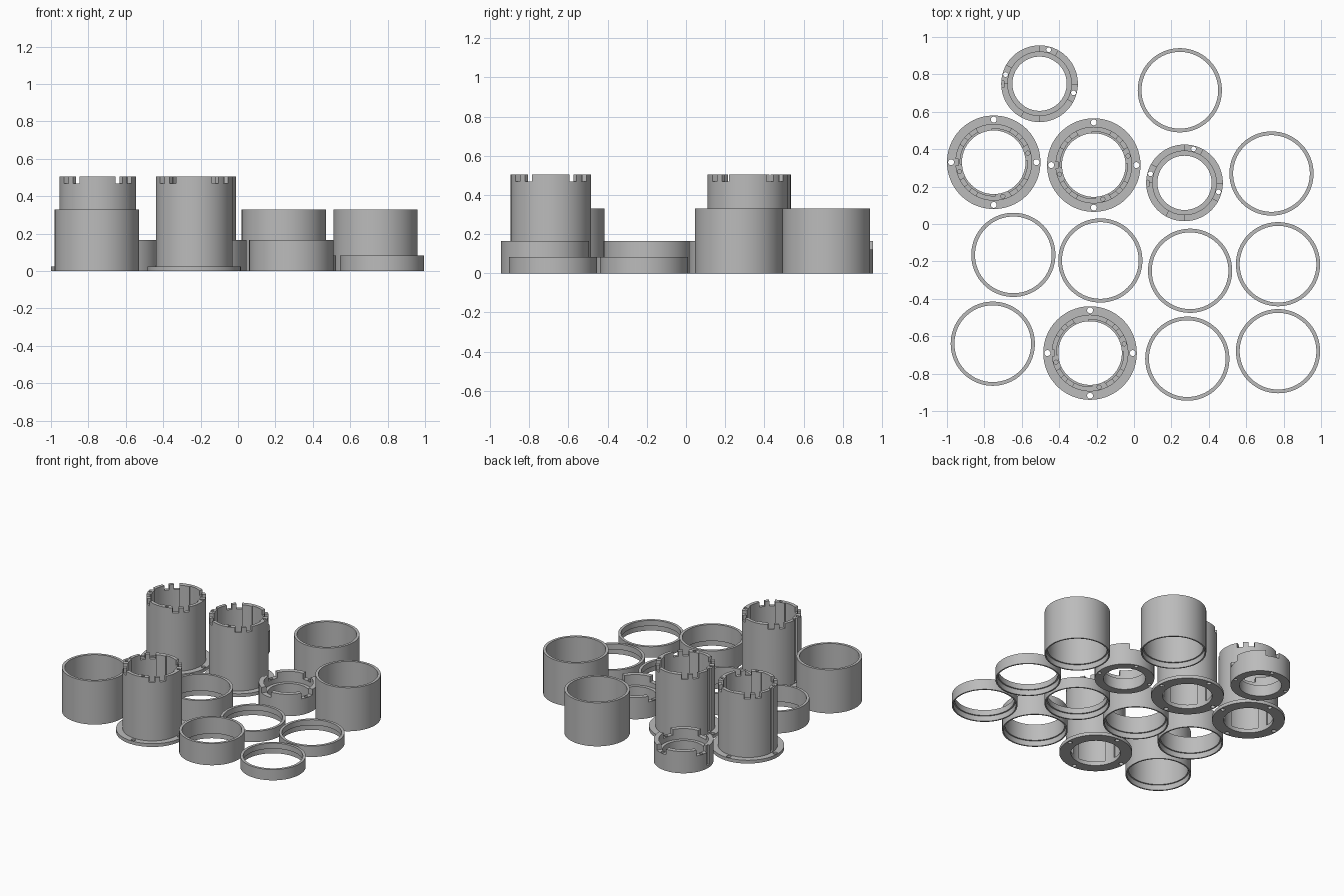
import bpy, bmesh, math

if "Cube" in bpy.data.objects:
    bpy.data.objects.remove(bpy.data.objects["Cube"])

SEG = 96
grey = bpy.data.materials.new("plain_grey")
grey.diffuse_color = (0.5, 0.5, 0.5, 1)
grey.use_nodes = True
grey.node_tree.nodes["Principled BSDF"].inputs["Base Color"].default_value = grey.diffuse_color


def to_object(name, bm):
    bmesh.ops.recalc_face_normals(bm, faces=bm.faces)
    me = bpy.data.meshes.new(name)
    bm.to_mesh(me)
    bm.free()
    ob = bpy.data.objects.new(name, me)
    bpy.context.collection.objects.link(ob)
    return ob


def lathe(name, profile):
    """Revolve a closed (radius, height) loop around z."""
    bm = bmesh.new()
    rows = []
    for i in range(SEG):
        a = math.tau * i / SEG
        rows.append([bm.verts.new((r * math.cos(a), r * math.sin(a), z)) for r, z in profile])
    n = len(profile)
    for i in range(SEG):
        p, q = rows[i], rows[(i + 1) % SEG]
        for j in range(n):
            k = (j + 1) % n
            bm.faces.new((p[j], q[j], q[k], p[k]))
    return to_object(name, bm)


def prism(bm, pts, z0, z1):
    lo = [bm.verts.new((x, y, z0)) for x, y in pts]
    hi = [bm.verts.new((x, y, z1)) for x, y in pts]
    bm.faces.new(lo[::-1])
    bm.faces.new(hi)
    for i in range(len(pts)):
        k = (i + 1) % len(pts)
        bm.faces.new((lo[i], lo[k], hi[k], hi[i]))


def sector(bm, r0, r1, a0, a1, z0, z1):
    """Arc-shaped block between two radii and two angles in degrees."""
    n = max(2, round((a1 - a0) / 3.75))
    angs = [math.radians(a0 + (a1 - a0) * i / n) for i in range(n + 1)]
    pts = [(r1 * math.cos(a), r1 * math.sin(a)) for a in angs]
    pts += [(r0 * math.cos(a), r0 * math.sin(a)) for a in reversed(angs)]
    prism(bm, pts, z0, z1)


def pin(bm, dist, ang, rad, z0, z1):
    a = math.radians(ang)
    cx, cy = dist * math.cos(a), dist * math.sin(a)
    pts = [(cx + rad * math.cos(math.tau * i / 16), cy + rad * math.sin(math.tau * i / 16))
           for i in range(16)]
    prism(bm, pts, z0, z1)


def cut(ob, bm):
    """Subtract the cutter blocks, then discard them."""
    cutter = to_object("cutter", bm)
    cutter.hide_render = True
    mod = ob.modifiers.new("cut", "BOOLEAN")
    mod.operation, mod.solver, mod.object = "DIFFERENCE", "EXACT", cutter
    dg = bpy.context.evaluated_depsgraph_get()
    me = bpy.data.meshes.new_from_object(ob.evaluated_get(dg))
    ob.modifiers.clear()
    ob.data = me
    bpy.data.objects.remove(cutter)


def place(ob, spots):
    """Finish the part and copy it to each spot."""
    ob.data.materials.clear()
    ob.data.materials.append(grey)
    bpy.ops.object.select_all(action="DESELECT")
    ob.select_set(True)
    bpy.context.view_layer.objects.active = ob
    bpy.ops.object.shade_smooth_by_angle(angle=math.radians(30))
    for i, (x, y) in enumerate(spots):
        part = ob if i == 0 else ob.copy()
        if i:
            bpy.context.collection.objects.link(part)
        part.location = (x, y, 0)


# Plain sleeves in three heights, with a wider recess at the foot
for name, h, spots in (
    ("tall_sleeve", 0.33, [(0.245, 0.715), (0.735, 0.27), (-0.755, -0.64)]),
    ("middle_sleeve", 0.165, [(-0.645, -0.165), (-0.18, -0.195), (0.285, -0.72)]),
    ("low_sleeve", 0.082, [(0.30, -0.25), (0.77, -0.215), (0.77, -0.68)]),
):
    place(lathe(name, [(0.225, 0), (0.225, h), (0.205, h), (0.205, 0.04),
                       (0.215, 0.04), (0.215, 0)]), spots)

# Flanged towers
tower = lathe("flanged_tower", [(0.17, 0), (0.25, 0), (0.25, 0.025), (0.205, 0.025),
                                (0.205, 0.505), (0.17, 0.505)])
bm = bmesh.new()  # bore, leaving four inner ribs
for k in range(4):
    sector(bm, 0.15, 0.18, 27 + 90 * k, 93 + 90 * k, 0.03, 0.6)
cut(tower, bm)
bm = bmesh.new()  # paired notches in the crown
for k in range(4):
    sector(bm, 0.15, 0.23, 28 + 90 * k, 40 + 90 * k, 0.468, 0.6)
    sector(bm, 0.15, 0.23, 50 + 90 * k, 62 + 90 * k, 0.468, 0.6)
cut(tower, bm)
bm = bmesh.new()  # flange holes, pin holes and outer groove
for k in range(4):
    pin(bm, 0.228, 90 * k, 0.016, -0.1, 0.1)
for a in (15, -75, 195):
    pin(bm, 0.189, a, 0.011, 0.44, 0.6)
cut(tower, bm)
bm = bmesh.new()
sector(bm, 0.19, 0.22, 175, 185, 0.03, 0.6)
cut(tower, bm)
place(tower, [(-0.75, 0.33), (-0.215, 0.315), (-0.235, -0.69)])

# Short notched couplers with an inner ledge
coupler = lathe("notched_coupler", [(0.145, 0), (0.205, 0), (0.205, 0.165), (0.17, 0.165),
                                    (0.17, 0.085), (0.145, 0.085)])
bm = bmesh.new()  # crown notches
for k in range(4):
    sector(bm, 0.155, 0.23, 61 + 90 * k, 89 + 90 * k, 0.122, 0.3)
cut(coupler, bm)
bm = bmesh.new()  # through holes
for a in (75, -15, 165):
    pin(bm, 0.188, a, 0.013, -0.1, 0.3)
cut(coupler, bm)
bm = bmesh.new()  # outer groove
sector(bm, 0.19, 0.22, 176, 186, 0.02, 0.3)
cut(coupler, bm)
place(coupler, [(-0.505, 0.75), (0.27, 0.22)])
